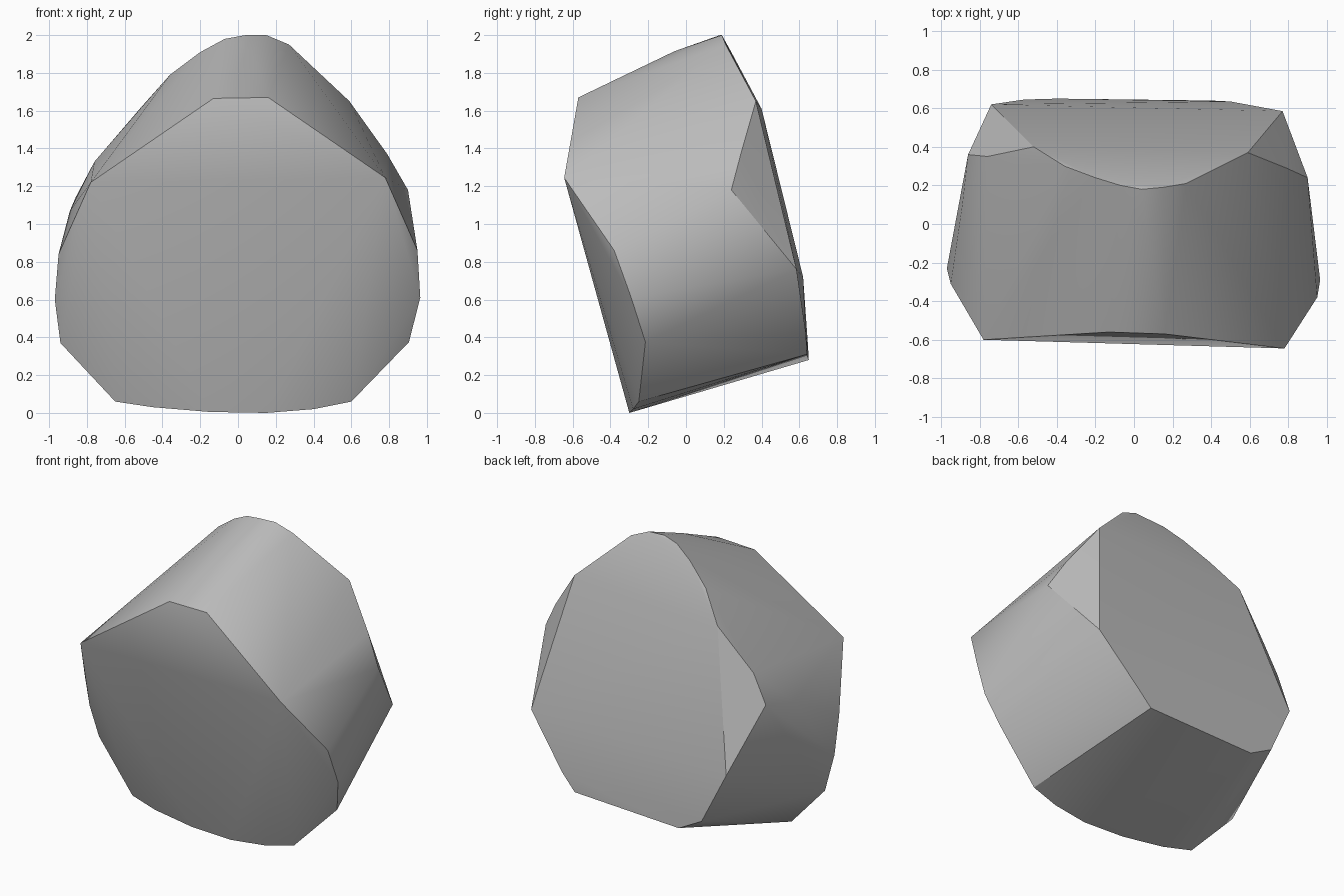
import bpy
import bmesh
from math import radians

# Remove the default object only
default_object = bpy.data.objects.get("Cube")
if default_object:
    bpy.data.objects.remove(default_object, do_unlink=True)


def make_material(name, colour):
    """Create one flat colour for viewport and render."""
    material = bpy.data.materials.new(name)
    material.use_nodes = True
    material.diffuse_color = colour
    shader = material.node_tree.nodes["Principled BSDF"]
    shader.inputs["Base Color"].default_value = colour
    return material


def make_faceted_solid(name, outlines, material):
    """Stretch a convex skin over several outlines of the solid."""
    mesh = bpy.data.meshes.new(name)
    solid = bpy.data.objects.new(name, mesh)
    bpy.context.collection.objects.link(solid)
    bm = bmesh.new()
    for outline in outlines:
        for corner in outline:
            bm.verts.new(corner)
    hull = bmesh.ops.convex_hull(bm, input=bm.verts[:], use_existing_faces=False)
    # Drop any corner that ended up inside the skin
    loose = [v for v in bm.verts if not v.link_faces]
    bmesh.ops.delete(bm, geom=loose, context="VERTS")
    bmesh.ops.dissolve_limit(bm, angle_limit=radians(1), verts=bm.verts[:], edges=bm.edges[:])
    bmesh.ops.recalc_face_normals(bm, faces=bm.faces[:])
    bm.to_mesh(mesh)
    bm.free()
    mesh.materials.append(material)
    # Soft shading with crisp main edges
    bpy.ops.object.select_all(action="DESELECT")
    solid.select_set(True)
    bpy.context.view_layer.objects.active = solid
    bpy.ops.object.shade_smooth_by_angle(angle=radians(30))
    return solid


# Front face and the sloping facet above it
front_brow = [(-.78, -.6, 1.22), (-.13, -.56, 1.665), (.16, -.57, 1.67), (.78, -.645, 1.245)]

# Curved lower rim of the front, from left to right
front_rim = [
    (.95, -.38, .86), (.965, -.29, .61), (.905, -.215, .375), (.6, -.25, .06),
    (.4, -.28, .02), (.15, -.3, 0), (-.15, -.29, .005), (-.45, -.26, .03),
    (-.65, -.22, .06), (-.94, -.17, .37), (-.97, -.23, .6), (-.95, -.31, .84),
]

# Arched crown
crown = [
    (.59, .37, 1.65), (.27, .21, 1.95), (.15, .19, 2), (.04, .18, 2), (-.07, .2, 1.98),
    (-.2, .24, 1.91), (-.36, .3, 1.79), (-.52, .4, 1.61), (.07, -.06, 1.915),
]

# Shoulders on both sides
shoulders = [
    (.79, .29, 1.37), (.9, .24, 1.18), (.77, .585, .76),
    (-.76, .35, 1.33), (-.86, .36, 1.14), (-.89, .1, 1.07), (-.74, .62, .72),
]

# Lower edge of the back
back_base = [(.5, .635, .42), (.4, .64, .31), (-.4, .65, .28), (-.57, .645, .37)]

stone_grey = make_material("stone grey", (.5, .5, .5, 1))
make_faceted_solid("boulder", [front_brow, front_rim, crown, shoulders, back_base], stone_grey)
